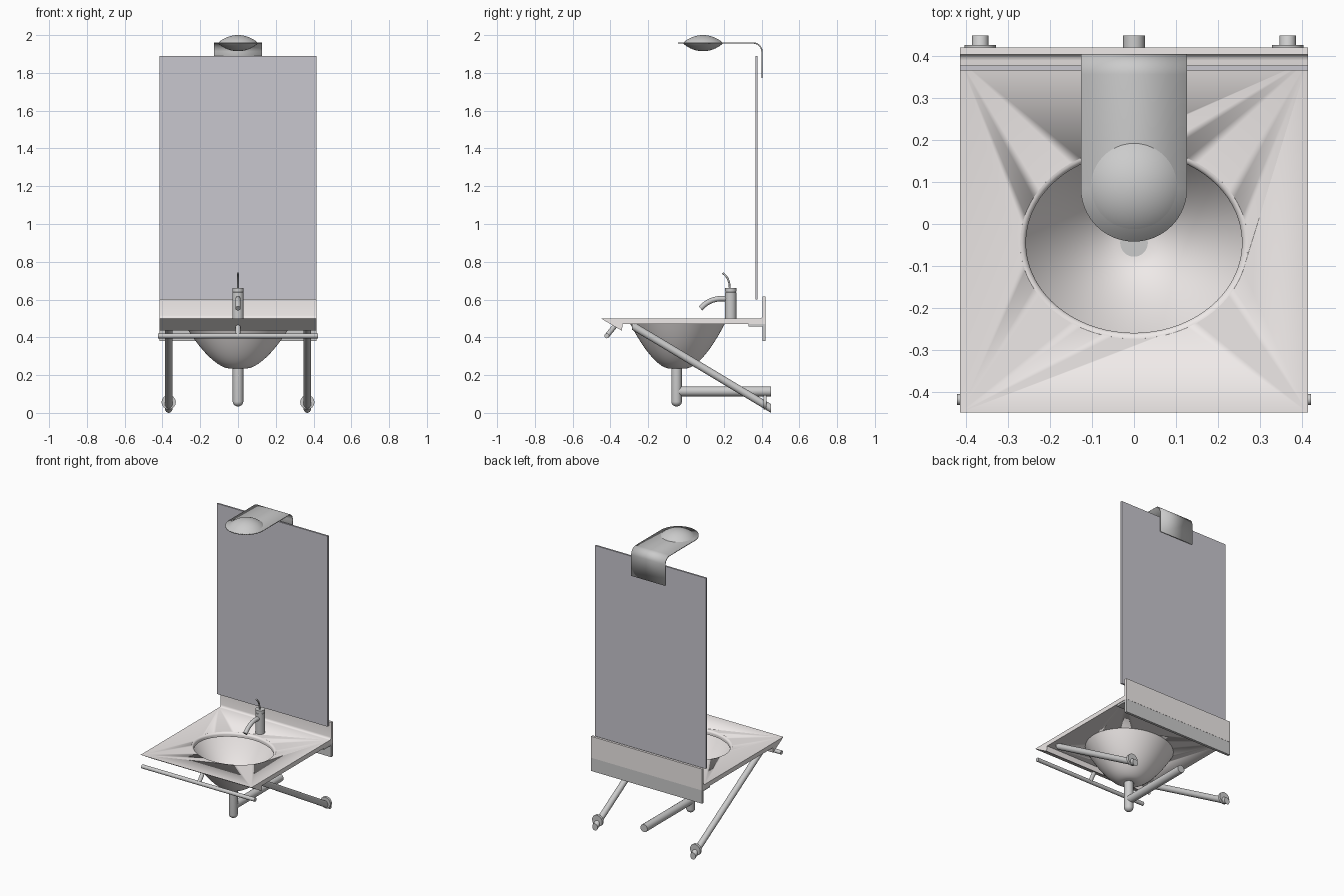
import bpy, bmesh, math
from mathutils import Vector

if "Cube" in bpy.data.objects:
    bpy.data.objects.remove(bpy.data.objects["Cube"])


def material(name, color):
    m = bpy.data.materials.new(name)
    m.diffuse_color = (*color, 1)
    m.use_nodes = True
    m.node_tree.nodes["Principled BSDF"].inputs["Base Color"].default_value = m.diffuse_color
    return m


CERAMIC = material("ceramic", (0.86, 0.82, 0.81))
GLASS = material("mirror_glass", (0.58, 0.57, 0.62))


def finish(ob, mat=None, angle=35):
    bpy.ops.object.select_all(action='DESELECT')
    ob.select_set(True)
    bpy.context.view_layer.objects.active = ob
    if ob.type == 'CURVE':
        bpy.ops.object.convert(target='MESH')
        ob = bpy.context.object
    bpy.ops.object.shade_smooth_by_angle(angle=math.radians(angle))
    if mat:
        ob.data.materials.append(mat)
    return ob


def from_bmesh(name, bm, mat=None, angle=35):
    bmesh.ops.recalc_face_normals(bm, faces=bm.faces)
    me = bpy.data.meshes.new(name)
    bm.to_mesh(me)
    bm.free()
    ob = bpy.data.objects.new(name, me)
    bpy.context.collection.objects.link(ob)
    return finish(ob, mat, angle)


def loft(name, rings, center, mat=None, closed=False, n=64):
    """Stack of horizontal ellipses (rx, ry, z)."""
    bm = bmesh.new()
    loops = [[bm.verts.new((center[0] + rx * math.cos(2 * math.pi * i / n),
                            center[1] + ry * math.sin(2 * math.pi * i / n), z))
              for i in range(n)] for rx, ry, z in rings]
    pairs = list(zip(loops, loops[1:]))
    if closed:
        pairs.append((loops[-1], loops[0]))
    else:
        bm.faces.new(loops[0])
        bm.faces.new(loops[-1])
    for a, b in pairs:
        for i in range(n):
            j = (i + 1) % n
            bm.faces.new((a[i], a[j], b[j], b[i]))
    return from_bmesh(name, bm, mat)


def extrude_x(name, profile, half, mat=None):
    """Side profile of (y, z) points extruded across the width."""
    bm = bmesh.new()
    f = bm.faces.new([bm.verts.new((-half, y, z)) for y, z in profile])
    ext = bmesh.ops.extrude_face_region(bm, geom=[f])
    bmesh.ops.translate(bm, vec=(2 * half, 0, 0),
                        verts=[v for v in ext['geom'] if isinstance(v, bmesh.types.BMVert)])
    return from_bmesh(name, bm, mat)


def box(name, half, y0, y1, z0, z1, mat=None):
    return extrude_x(name, [(y0, z0), (y1, z0), (y1, z1), (y0, z1)], half, mat)


def tube(name, pts, r, smooth=False):
    cu = bpy.data.curves.new(name, 'CURVE')
    cu.dimensions = '3D'
    cu.bevel_depth, cu.bevel_resolution, cu.use_fill_caps = r, 6, True
    if smooth:
        sp = cu.splines.new('BEZIER')
        sp.bezier_points.add(len(pts) - 1)
        for bp, p in zip(sp.bezier_points, pts):
            bp.co = p
            bp.handle_left_type = bp.handle_right_type = 'AUTO'
    else:
        sp = cu.splines.new('POLY')
        sp.points.add(len(pts) - 1)
        for sp_pt, p in zip(sp.points, pts):
            sp_pt.co = (*p, 1)
    ob = bpy.data.objects.new(name, cu)
    bpy.context.collection.objects.link(ob)
    return finish(ob)


# Countertop with tapered front lip and backsplash, cut for the basin
BASIN = (0, -0.045)
counter = extrude_x("countertop", [
    (-0.45, 0.5), (0.39, 0.5), (0.398, 0.502), (0.403, 0.507), (0.405, 0.515),
    (0.405, 0.615), (0.422, 0.615), (0.422, 0.47), (-0.335, 0.47), (-0.34, 0.435)],
    0.415, CERAMIC)
cutter = loft("basin_cutter", [(0.272, 0.229, 0.4), (0.272, 0.229, 0.6)], BASIN)
mod = counter.modifiers.new("basin_hole", 'BOOLEAN')
mod.object, mod.operation, mod.solver = cutter, 'DIFFERENCE', 'EXACT'
bpy.context.view_layer.objects.active = counter
bpy.ops.object.modifier_apply(modifier=mod.name)
bpy.data.objects.remove(cutter)

# Basin: rounded rim, inner bowl, outer bowl as one closed shell
rings = []
for i in range(6):
    a = math.pi / 2 * i / 5
    d = 0.014 * (1 - math.sin(a))
    rings.append((0.258 + d, 0.215 + d, 0.486 + 0.014 * math.cos(a)))
rings.append((0.258, 0.215, 0.472))
steps = [(i / 16) ** 1.7 for i in range(17)]
for t in reversed(steps):
    k = t ** 0.6
    rings.append((0.033 + 0.237 * k, 0.033 + 0.202 * k, 0.247 + 0.223 * t))
rings += [(0.033, 0.033, 0.235)]
for t in steps:
    k = t ** 0.6
    rings.append((0.045 + 0.24 * k, 0.045 + 0.205 * k, 0.235 + 0.236 * t))
loft("basin", rings, BASIN, CERAMIC, closed=True, n=72)
loft("drain_plug", [(0.034, 0.034, 0.236), (0.034, 0.034, 0.244)], BASIN)

# Drain pipes
pipe = [(0.028, 0.028, 0.236)]
for i in range(8):
    a = math.pi / 2 * i / 7.5
    pipe.append((0.028 * math.cos(a), 0.028 * math.cos(a), 0.06 - 0.026 * math.sin(a)))
loft("drain_trap", pipe, (0, -0.05), n=32)
tube("waste_pipe", [(0, -0.05, 0.114), (0, 0.45, 0.114)], 0.026)

# Rear mounting plate and rail under the counter
box("wall_plate", 0.415, 0.404, 0.421, 0.38, 0.47)
box("rear_rail", 0.412, 0.33, 0.405, 0.457, 0.47)

# Diagonal braces with upright cut ends, plus wall flanges
for side, sx in (("left", -1), ("right", 1)):
    bm = bmesh.new()
    n, r = 28, 0.02
    ends = [[bm.verts.new((sx * 0.367 + r * math.cos(2 * math.pi * i / n), y,
                           z + r / 0.859 * math.sin(2 * math.pi * i / n)))
             for i in range(n)] for y, z in ((-0.285, 0.463), (0.45, 0.0235))]
    for e in ends:
        bm.faces.new(e)
    for i in range(n):
        j = (i + 1) % n
        bm.faces.new((ends[0][i], ends[0][j], ends[1][j], ends[1][i]))
    from_bmesh(side + "_brace", bm)
    tube(side + "_brace_flange", [(sx * 0.367, 0.41, 0.057), (sx * 0.367, 0.427, 0.057)], 0.038)

# Towel bar and its centre strut
tube("towel_bar", [(-0.423, -0.419, 0.408), (0.423, -0.419, 0.408)], 0.013)
tube("towel_bar_strut", [(0, -0.419, 0.408), (0, -0.37, 0.468)], 0.013)

# Faucet: body, cap, spout and lever
FAUCET = (0, 0.237)
loft("faucet_body", [(0.03, 0.03, 0.495), (0.03, 0.03, 0.638), (0.028, 0.028, 0.639),
                     (0.028, 0.028, 0.642), (0.03, 0.03, 0.643), (0.03, 0.03, 0.66)], FAUCET, n=32)
tube("faucet_spout", [(0, 0.22, 0.605), (0, 0.16, 0.602), (0, 0.112, 0.583), (0, 0.077, 0.553)],
     0.014, smooth=True)
tube("faucet_lever", [(0, 0.232, 0.655), (0, 0.228, 0.69), (0, 0.215, 0.72), (0, 0.195, 0.74)],
     0.005, smooth=True)

# Mirror
box("mirror", 0.415, 0.367, 0.379, 0.6, 1.89, GLASS)

# Lamp bracket: strip with a rounded tip, bent down at the back
rows = []
for i in range(17):
    a = math.pi / 2 * max(i, 0.05) / 16
    rows.append((0.127 * math.sin(a), 0.085 - 0.127 * math.cos(a), 1.958))
for i in range(11):
    a = math.pi / 2 * i / 10
    rows.append((0.127, 0.357 + 0.045 * math.sin(a), 1.913 + 0.045 * math.cos(a)))
rows.append((0.127, 0.402, 1.772))
bm = bmesh.new()
vs = [(bm.verts.new((-w, y, z)), bm.verts.new((w, y, z))) for w, y, z in rows]
for a, b in zip(vs, vs[1:]):
    bm.faces.new((a[0], a[1], b[1], b[0]))
bracket = from_bmesh("lamp_bracket", bm)
sol = bracket.modifiers.new("thickness", 'SOLIDIFY')
sol.thickness, sol.offset = 0.007, 0

# Lens-shaped lamp: two spherical caps meeting at a sharp edge
R, H = 0.107, 0.0425
S = (R * R + H * H) / (2 * H)
A = math.asin(R / S)
half = [(S * math.sin(A * i / 12), S * math.cos(A * i / 12) - (S - H)) for i in range(13)]
half[0] = (0.001, H)
lens = [(r, r, 1.9575 + h) for r, h in half] + [(r, r, 1.9575 - h) for r, h in reversed(half[:-1])]
loft("lamp_lens", lens, (0, 0.09), n=48)
